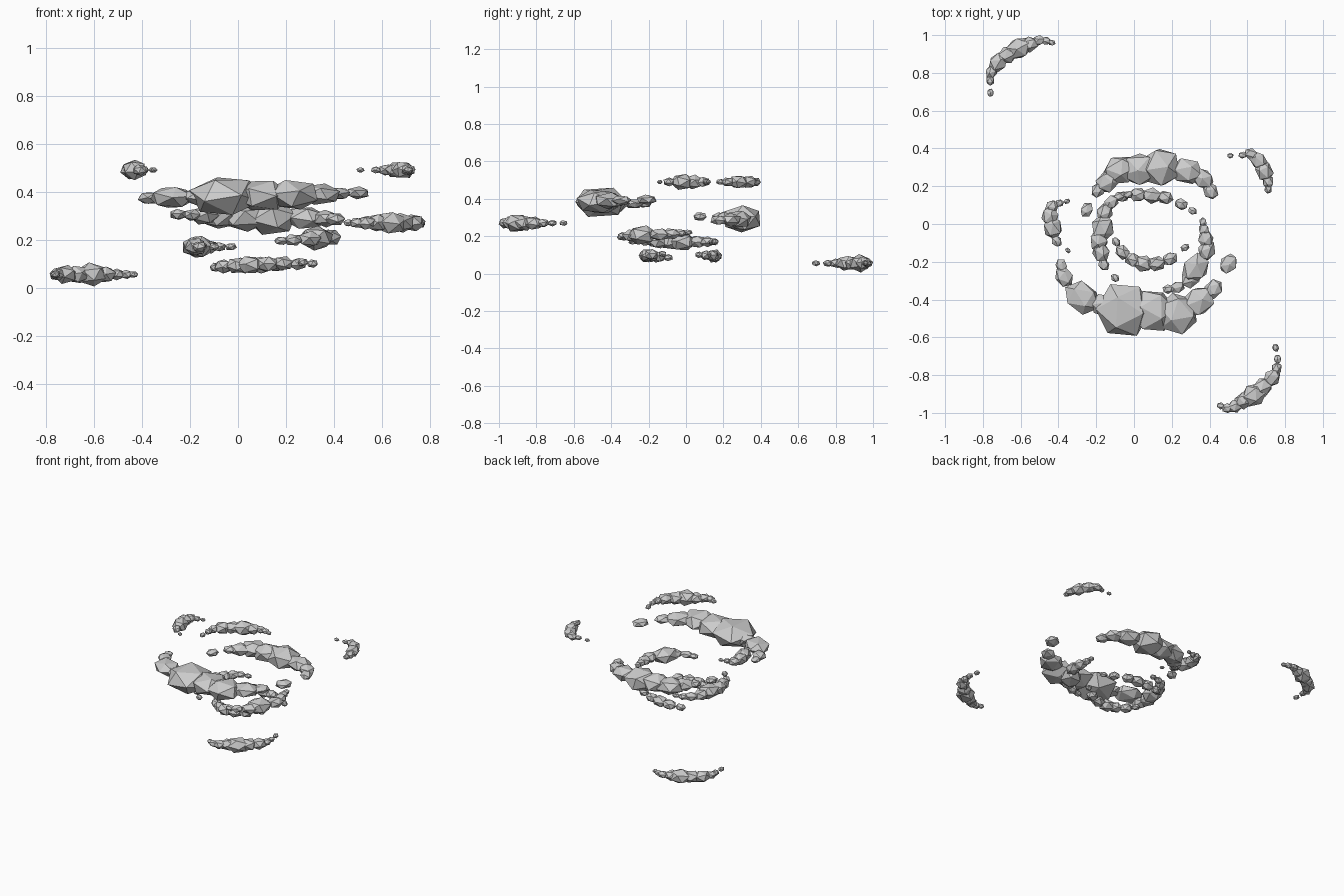
import bpy, bmesh, random
from mathutils import Matrix, Vector, Euler

random.seed(4)


def puff_arc(name, z0, z1, flat, puffs):
    """Curved wisp: faceted puffs (x, y, radius), height running from z0 to z1."""
    bm = bmesh.new()
    n = len(puffs) - 1
    for i, (x, y, r) in enumerate(puffs):
        z = z0 + (z1 - z0) * i / n
        a, b = puffs[max(i - 1, 0)], puffs[min(i + 1, n)]
        t = Vector((b[0] - a[0], b[1] - a[1], 0))
        turn = Matrix.Rotation(t.to_track_quat('X', 'Z').to_euler().z, 4, 'Z')
        if t.length > 0:
            t.normalize()
            turn = Matrix(((t.x, -t.y, 0, 0), (t.y, t.x, 0, 0), (0, 0, 1, 0), (0, 0, 0, 1)))
        tumble = Euler([random.uniform(-0.5, 0.5) for _ in range(3)]).to_matrix().to_4x4()
        stretch = 1.0 if r > 0.09 else 1.25
        m = (Matrix.Translation((x, y, z)) @ turn
             @ Matrix.Diagonal((stretch, 1.0, flat, 1)) @ tumble)
        bmesh.ops.create_icosphere(bm, subdivisions=1, radius=r * 1.06, matrix=m)
    me = bpy.data.meshes.new(name)
    bm.to_mesh(me)
    bm.free()
    bpy.context.collection.objects.link(bpy.data.objects.new(name, me))


# large upper wisps
puff_arc("front_wisp", 0.37, 0.395, 0.58, [
    (-.385, -.22, .03), (-.37, -.28, .045), (-.275, -.39, .08), (-.16, -.43, .06),
    (-.055, -.455, .145), (.10, -.46, .115), (.23, -.475, .11), (.34, -.41, .075),
    (.42, -.345, .045), (.50, -.21, .045)])
puff_arc("back_wisp", 0.305, 0.285, 0.7, [
    (-.25, .075, .033), (-.19, .18, .035), (-.14, .225, .055), (-.075, .285, .075),
    (.03, .29, .085), (.14, .30, .105), (.28, .28, .068), (.365, .24, .05), (.405, .175, .038)])

# middle wisps
puff_arc("right_inner_wisp", 0.22, 0.195, 0.75, [
    (.365, .01, .02), (.37, -.03, .028), (.38, -.08, .04), (.385, -.14, .045), (.325, -.235, .068),
    (.30, -.29, .045), (.23, -.335, .032), (.18, -.345, .024)])
puff_arc("left_inner_wisp", 0.17, 0.17, 0.8, [
    (-.10, -.285, .02), (-.16, -.215, .028), (-.175, -.15, .045), (-.185, -.085, .05),
    (-.165, -.02, .06), (-.155, .06, .042), (-.12, .115, .035), (-.08, .145, .025),
    (-.03, .155, .02)])

# small lower wisps
puff_arc("lower_back_wisp", 0.09, 0.10, 0.85, [
    (-.06, .145, .028), (.02, .155, .038), (.095, .15, .042), (.165, .14, .035),
    (.25, .105, .03), (.31, .07, .02)])
puff_arc("lower_front_wisp", 0.085, 0.105, 0.85, [
    (-.095, -.095, .022), (-.06, -.15, .035), (-.005, -.19, .038), (.05, -.21, .044),
    (.12, -.21, .039), (.19, -.185, .035), (.27, -.125, .02)])

# stray outer wisps
puff_arc("left_outer_wisp", 0.49, 0.49, 0.85, [
    (-.35, -.14, .013), (-.41, -.09, .027), (-.43, -.02, .05), (-.445, .04, .045),
    (-.435, .09, .033), (-.395, .11, .02), (-.355, .12, .014)])
puff_arc("right_outer_wisp", 0.49, 0.49, 0.8, [
    (.51, .362, .014), (.575, .365, .018), (.62, .37, .03), (.66, .335, .042),
    (.69, .28, .045), (.71, .225, .03), (.71, .185, .02)])
puff_arc("far_front_wisp", 0.27, 0.27, 0.85, [
    (.75, -.655, .018), (.76, -.715, .02), (.755, -.765, .027), (.73, -.815, .042),
    (.68, -.865, .048), (.635, -.905, .058), (.58, -.935, .043), (.535, -.965, .034),
    (.495, -.975, .026), (.46, -.963, .018)])
puff_arc("far_back_wisp", 0.055, 0.055, 0.85, [
    (-.76, .695, .018), (-.76, .76, .022), (-.755, .805, .03), (-.72, .855, .046),
    (-.67, .895, .045), (-.61, .93, .056), (-.555, .95, .04), (-.505, .972, .028),
    (-.465, .97, .022), (-.435, .96, .016)])
